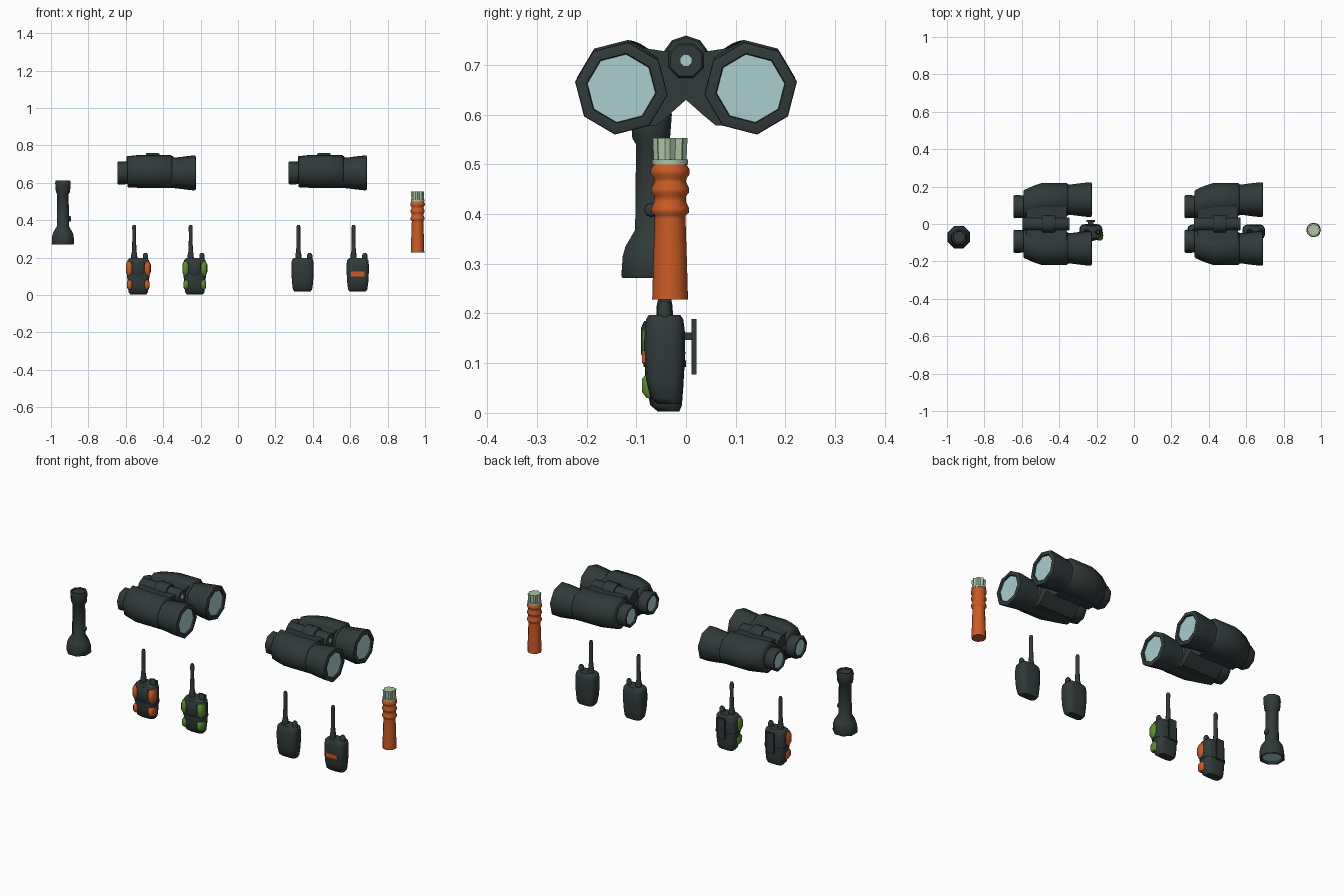
import bpy, bmesh, math
from mathutils import Vector

if "Cube" in bpy.data.objects:
    bpy.data.objects.remove(bpy.data.objects["Cube"])


def material(name, rgb):
    m = bpy.data.materials.new(name)
    m.diffuse_color = (*rgb, 1)
    m.use_nodes = True
    m.node_tree.nodes["Principled BSDF"].inputs["Base Color"].default_value = m.diffuse_color
    return m


DARK = material("dark rubber", (0.031, 0.043, 0.042))
GLASS = material("pale blue glass", (0.40, 0.62, 0.62))
ORANGE = material("orange plastic", (0.60, 0.105, 0.018))
GREEN = material("green plastic", (0.11, 0.27, 0.03))
PALE = material("pale green plastic", (0.42, 0.56, 0.38))


def finish(bm, name, mats, smooth=50):
    bmesh.ops.recalc_face_normals(bm, faces=bm.faces)
    me = bpy.data.meshes.new(name)
    bm.to_mesh(me)
    bm.free()
    for m in mats:
        me.materials.append(m)
    ob = bpy.data.objects.new(name, me)
    bpy.context.collection.objects.link(ob)
    bpy.ops.object.select_all(action='DESELECT')
    ob.select_set(True)
    bpy.context.view_layer.objects.active = ob
    bpy.ops.object.shade_smooth_by_angle(angle=math.radians(smooth))
    return ob


def loft(name, rings, mat, centre=(0, 0, 0), axis='z', sides=8, phase=0.0, power=1.0,
         flute=1.0, start=None, end=None, smooth=50):
    """Skin rings of (t, ru, rv, cu, cv); short rings (t, r) are round and centred.
    start and end colour the two caps."""
    bm = bmesh.new()
    loops = []
    for ring in rings:
        t, ru, rv, cu, cv = ring if len(ring) == 5 else (ring[0], ring[1], ring[1], 0, 0)
        loop = []
        for i in range(sides):
            a = math.radians(phase) + math.tau * i / sides
            k = flute if i % 2 else 1.0
            c, s = math.cos(a), math.sin(a)
            u = cu + ru * k * math.copysign(abs(c) ** power, c)
            v = cv + rv * k * math.copysign(abs(s) ** power, s)
            p = (t, u, v) if axis == 'x' else (u, v, t)
            loop.append(bm.verts.new(Vector(p) + Vector(centre)))
        loops.append(loop)
    for a, b in zip(loops, loops[1:]):
        for i in range(sides):
            j = (i + 1) % sides
            bm.faces.new((a[i], a[j], b[j], b[i]))
    for loop, slot, m in ((loops[0], 1, start), (loops[-1], 2, end)):
        bm.faces.new(loop).material_index = slot if m else 0
    return finish(bm, name, [mat, start or mat, end or mat], smooth)


def box(name, lo, hi, mat):
    bm = bmesh.new()
    bmesh.ops.create_cube(bm, size=1)
    for v in bm.verts:
        v.co = [l + (h - l) * (c + 0.5) for l, h, c in zip(lo, hi, v.co)]
    return finish(bm, name, [mat], 30)


def binoculars(x):
    for s, side in ((-1, "near"), (1, "far")):
        ph = 172 if s < 0 else 8
        c = (x, s * 0.13, 0.653)
        # prism housing, leaning inwards to the eyepiece
        loft(f"barrel_{side}",
             [(-0.592, 0.074, 0.078, -s * 0.028, 0.004), (-0.585, 0.08, 0.085, -s * 0.026, 0.006),
              (-0.54, 0.086, 0.088, -s * 0.012, 0.008), (-0.49, 0.091, 0.09, 0, 0.008),
              (-0.36, 0.091, 0.09, 0, 0.008), (-0.352, 0.084, 0.084, 0, 0.006)],
             DARK, c, 'x', phase=ph)
        # flared objective tube with recessed lens
        loft(f"objective_{side}",
             [(-0.37, 0.081), (-0.33, 0.083), (-0.285, 0.089), (-0.24, 0.094), (-0.228, 0.093),
              (-0.225, 0.084), (-0.225, 0.071), (-0.233, 0.069)],
             DARK, c, 'x', phase=ph, end=GLASS)
        # eyepiece with recessed lens
        loft(f"eyepiece_{side}",
             [(-0.637, 0.045), (-0.645, 0.047), (-0.645, 0.057), (-0.638, 0.063),
              (-0.60, 0.061), (-0.58, 0.061)],
             DARK, (x, s * 0.093, 0.653), 'x', phase=ph, start=GLASS)
    # bridge with a notch underneath
    half = [(0, 0.63), (0.03, 0.603), (0.06, 0.578), (0.11, 0.58), (0.11, 0.738), (0.04, 0.727)]
    outline = half + [(-y, z) for y, z in half[:0:-1]]
    bm = bmesh.new()
    face = bm.faces.new([bm.verts.new((x - 0.575, y, z)) for y, z in outline])
    out = bmesh.ops.extrude_face_region(bm, geom=[face])["geom"]
    bmesh.ops.translate(bm, vec=(0.215, 0, 0),
                        verts=[g for g in out if isinstance(g, bmesh.types.BMVert)])
    finish(bm, "bridge", [DARK], 30)
    # hinge rod and focus wheel
    loft("hinge", [(-0.595, 0.034), (-0.59, 0.038), (-0.35, 0.038), (-0.345, 0.034), (-0.345, 0.012)],
         DARK, (x, 0, 0.709), 'x', phase=22.5, end=GLASS)
    loft("focus_wheel", [(-0.492, 0.044), (-0.487, 0.048), (-0.425, 0.048), (-0.42, 0.044)],
         DARK, (x, 0, 0.711), 'x', sides=10, phase=18)


def radio(x, z0, accent=None, plate=False):
    c = (x, -0.043, 0)
    # rounded body
    loft("radio_body",
         [(z0, 0.043, 0.022, 0, 0.008), (z0 + 0.012, 0.052, 0.032, 0, 0.003),
          (z0 + 0.05, 0.057, 0.038, 0, 0), (0.12, 0.06, 0.042, 0, 0),
          (0.165, 0.06, 0.041, 0, 0), (0.188, 0.057, 0.038, 0, 0), (0.197, 0.048, 0.032, 0, 0)],
         DARK, c, sides=16, power=0.55, phase=11.25)
    # antenna and knob
    loft("antenna", [(0.19, 0.017), (0.215, 0.016), (0.235, 0.012), (0.30, 0.010),
                     (0.365, 0.0105), (0.375, 0.007)], DARK, (x - 0.022, -0.043, 0), sides=8)
    loft("knob", [(0.19, 0.014), (0.215, 0.014), (0.224, 0.008)], DARK, (x + 0.038, -0.043, 0), sides=8)
    if accent:
        # coloured grips on both front corners, upper and lower
        for s in (-1, 1):
            for name, lo, hi, w, cx in (("upper_grip", 0.105, 0.18, 0.019, 0.048),
                                        ("lower_grip", 0.03, 0.08, 0.015, 0.046)):
                d = (hi - lo) * 0.25
                loft(name, [(lo, w * 0.6, 0.018, 0, 0), (lo + d, w, 0.028, 0, 0),
                            (hi - d, w, 0.028, 0, 0), (hi, w * 0.6, 0.018, 0, 0)],
                     accent, (x + s * cx, -0.062, 0), sides=10, power=0.75)
        # dark front panel and waist band
        loft("front_panel", [(0.105, 0.03, 0.02, 0, 0), (0.12, 0.036, 0.027, 0, 0),
                             (0.17, 0.036, 0.027, 0, 0), (0.185, 0.03, 0.02, 0, 0)],
             DARK, (x, -0.064, 0), sides=12, power=0.6)
        loft("waist_band", [(0.092, 0.061, 0.043, 0, 0), (0.105, 0.062, 0.044, 0, 0)],
             DARK, c, sides=16, power=0.55, phase=11.25)
        # belt clip
        box("clip_arm", (x - 0.014, -0.01, 0.147), (x + 0.014, 0.016, 0.162), DARK)
        box("belt_clip", (x - 0.022, 0.011, 0.077), (x + 0.022, 0.021, 0.189), DARK)
    if plate:
        box("orange_label", (x - 0.036, -0.0885, 0.10), (x + 0.036, -0.081, 0.126), ORANGE)


binoculars(0)
binoculars(0.915)
radio(-0.533, 0.003, ORANGE)
radio(-0.231, 0.003, GREEN)
radio(0.345, 0.018)
radio(0.64, 0.018, plate=True)

# flashlight, lens down
torch = (-0.936, -0.07, 0)
loft("flashlight", [(0.281, 0.05), (0.271, 0.054), (0.271, 0.062), (0.276, 0.065), (0.315, 0.062),
                    (0.335, 0.056), (0.368, 0.035), (0.54, 0.033), (0.552, 0.041), (0.60, 0.045),
                    (0.612, 0.042), (0.612, 0.034), (0.607, 0.032)],
     DARK, torch, sides=8, phase=22.5, start=GLASS)
loft("flashlight_button", [(0.025, 0.014), (0.04, 0.014), (0.044, 0.009)],
     DARK, (-0.936, -0.07, 0.408), 'x')

# signal flare: ribbed handle, collar and fluted cap
stick = (0.96, -0.032, 0)
loft("flare_handle", [(0.228, 0.036), (0.30, 0.034), (0.39, 0.031), (0.397, 0.031), (0.403, 0.038),
                      (0.412, 0.038), (0.424, 0.032), (0.436, 0.032), (0.443, 0.038), (0.452, 0.038),
                      (0.464, 0.032), (0.472, 0.033), (0.48, 0.039), (0.49, 0.039), (0.498, 0.034),
                      (0.504, 0.033)], ORANGE, stick, sides=12)
loft("flare_collar", [(0.50, 0.036), (0.51, 0.036)], PALE, stick, sides=12)
loft("flare_cap", [(0.508, 0.033), (0.553, 0.035)], PALE, stick, sides=16, flute=0.8, smooth=20)
